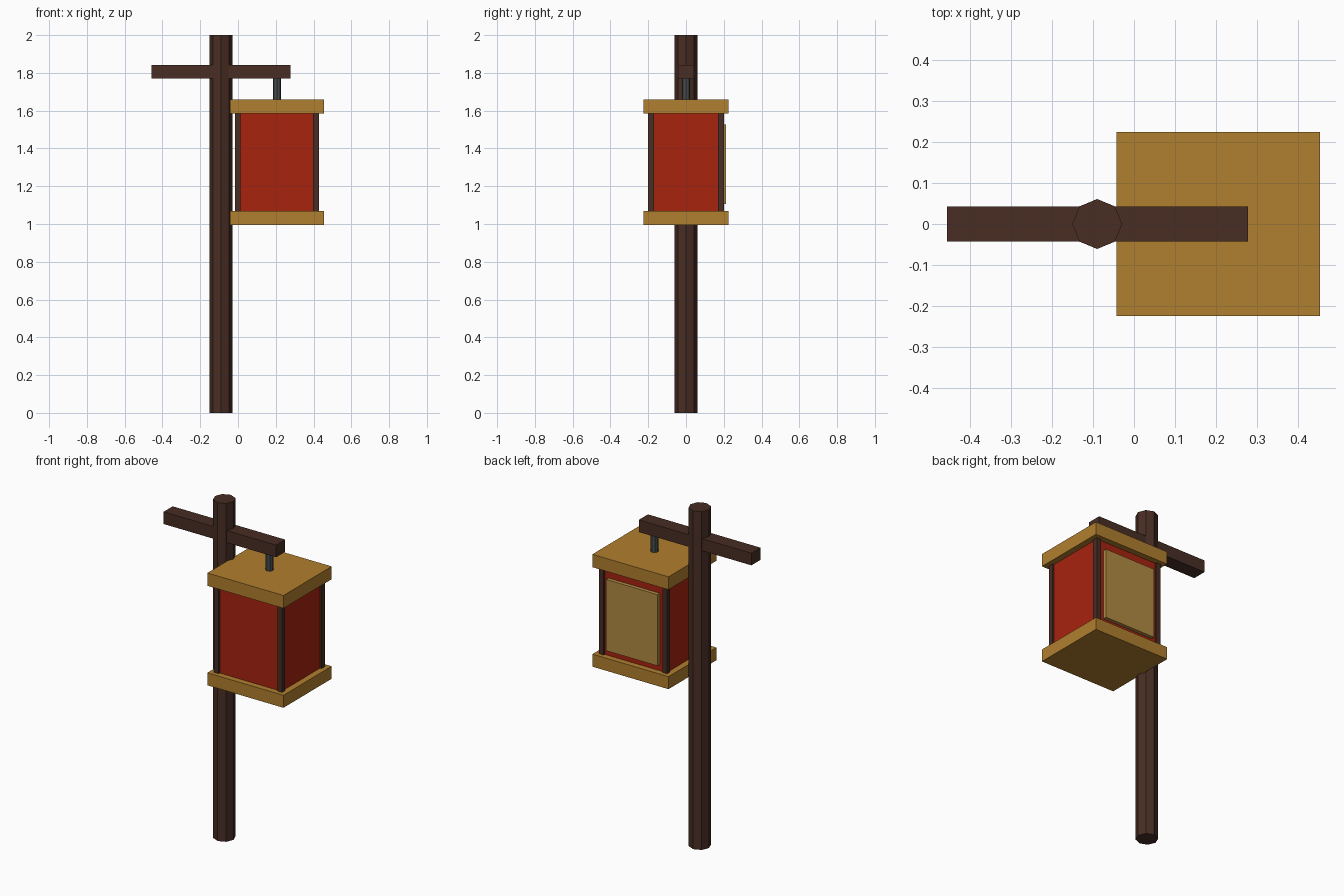
import bpy, math

if "Cube" in bpy.data.objects:
    bpy.data.objects.remove(bpy.data.objects["Cube"])


def material(name, rgb):
    """Flat colour given as sRGB 0-255, stored as linear."""
    m = bpy.data.materials.new(name)
    lin = [((c / 255 + 0.055) / 1.055) ** 2.4 for c in rgb]
    m.diffuse_color = (*lin, 1.0)
    m.use_nodes = True
    m.node_tree.nodes["Principled BSDF"].inputs["Base Color"].default_value = m.diffuse_color
    return m


BROWN = material("dark brown wood", (72, 45, 36))
GOLD = material("golden wood", (176, 126, 46))
RED = material("red paper", (168, 35, 15))
TAN = material("pale tan", (178, 139, 68))
IRON = material("grey iron", (72, 78, 78))


def finish(name, mat):
    ob = bpy.context.object
    ob.name = ob.data.name = name
    ob.data.materials.append(mat)
    return ob


def box(name, x, y, z, mat):
    """Box from (min, max) pairs on each axis."""
    bpy.ops.mesh.primitive_cube_add(size=1, location=[(a + b) / 2 for a, b in (x, y, z)])
    ob = finish(name, mat)
    ob.scale = [b - a for a, b in (x, y, z)]
    bpy.ops.object.transform_apply(location=False, rotation=False, scale=True)
    return ob


def rod(name, x, radius, z, mat):
    """Upright eight-sided rod."""
    bpy.ops.mesh.primitive_cylinder_add(vertices=8, radius=radius, depth=z[1] - z[0],
                                        location=(x, 0, (z[0] + z[1]) / 2))
    return finish(name, mat)


# Upright post and the arm passing through it
rod("post", -0.09, 0.061, (0, 2), BROWN)
box("cross_arm", (-0.457, 0.279), (-0.0425, 0.0425), (1.769, 1.841), BROWN)

# Lantern hanging from the arm
CX = 0.206
rod("hanger", CX, 0.022, (1.65, 1.78), IRON)
for name, z in (("lantern_roof", (1.584, 1.66)), ("lantern_base", (0.996, 1.07))):
    box(name, (CX - 0.249, CX + 0.249), (-0.225, 0.225), z, GOLD)
box("lantern_body", (CX - 0.212, CX + 0.212), (-0.19, 0.19), (1.06, 1.59), RED)

# Corner posts stand slightly proud of the red body
for sx, side in ((-1, "left"), (1, "right")):
    for sy, end in ((-1, "front"), (1, "back")):
        px, py = CX + sx * 0.207, sy * 0.185
        box(f"corner_post_{end}_{side}", (px - 0.015, px + 0.015),
            (py - 0.015, py + 0.015), (1.06, 1.59), BROWN)

# Door panel on the back
box("back_panel", (CX - 0.168, CX + 0.168), (0.185, 0.212), (1.107, 1.528), TAN)
